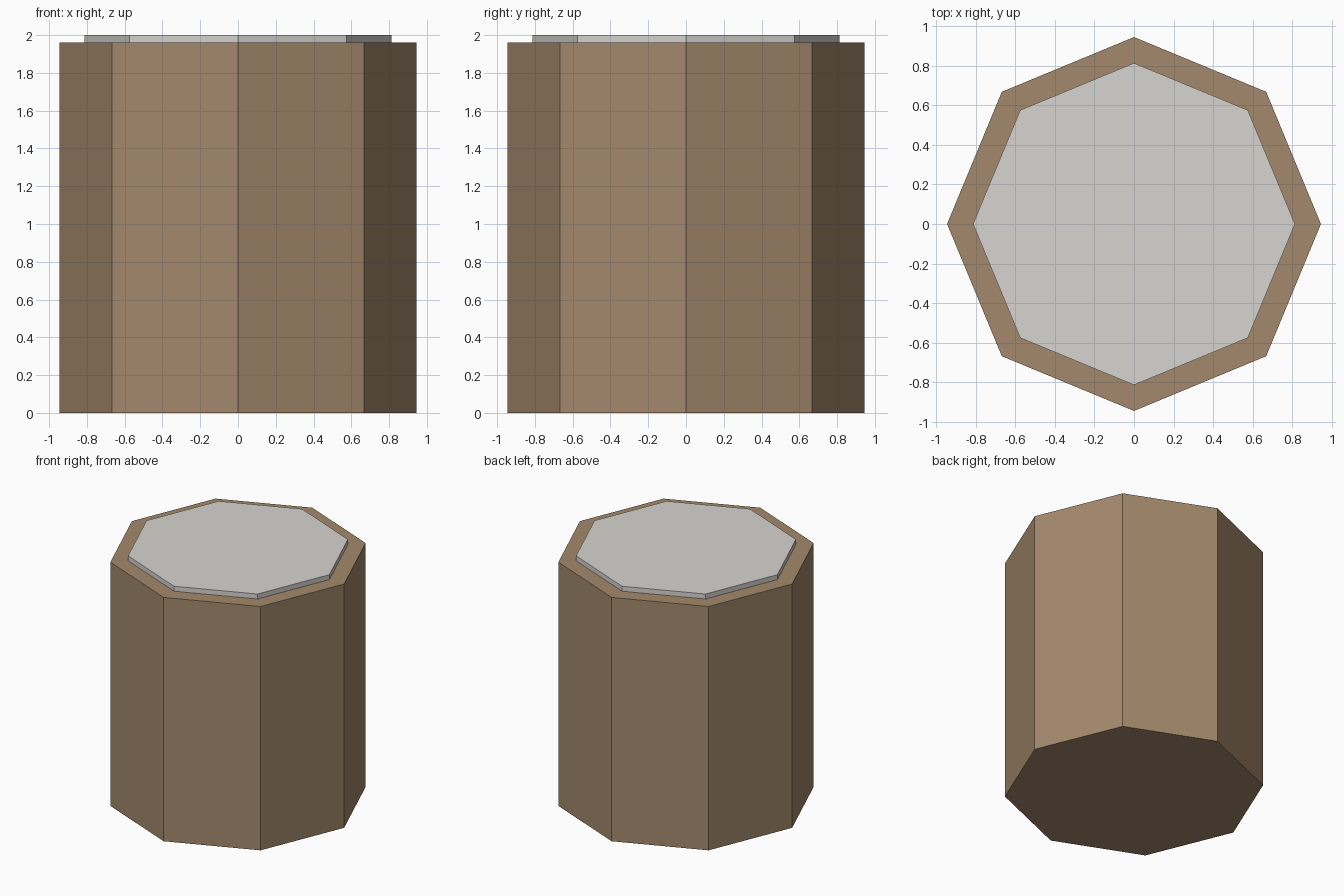
import bpy

if "Cube" in bpy.data.objects:
    bpy.data.objects.remove(bpy.data.objects["Cube"])


def material(name, color):
    mat = bpy.data.materials.new(name)
    mat.diffuse_color = (*color, 1.0)
    mat.use_nodes = True
    mat.node_tree.nodes["Principled BSDF"].inputs["Base Color"].default_value = mat.diffuse_color
    return mat


def octagon_prism(name, radius, z0, z1, mat):
    # Eight-sided prism with corners on the x and y axes
    bpy.ops.mesh.primitive_cylinder_add(
        vertices=8, radius=radius, depth=z1 - z0, location=(0, 0, (z0 + z1) / 2))
    obj = bpy.context.object
    obj.name = name
    obj.data.materials.append(mat)
    return obj


brown = material("brown", (0.37, 0.25, 0.15))
light_grey = material("light grey", (0.67, 0.66, 0.63))

# Container body
octagon_prism("body", 0.944, 0.0, 1.96, brown)

# Thin plate on top
octagon_prism("top_plate", 0.813, 1.96, 2.0, light_grey)
